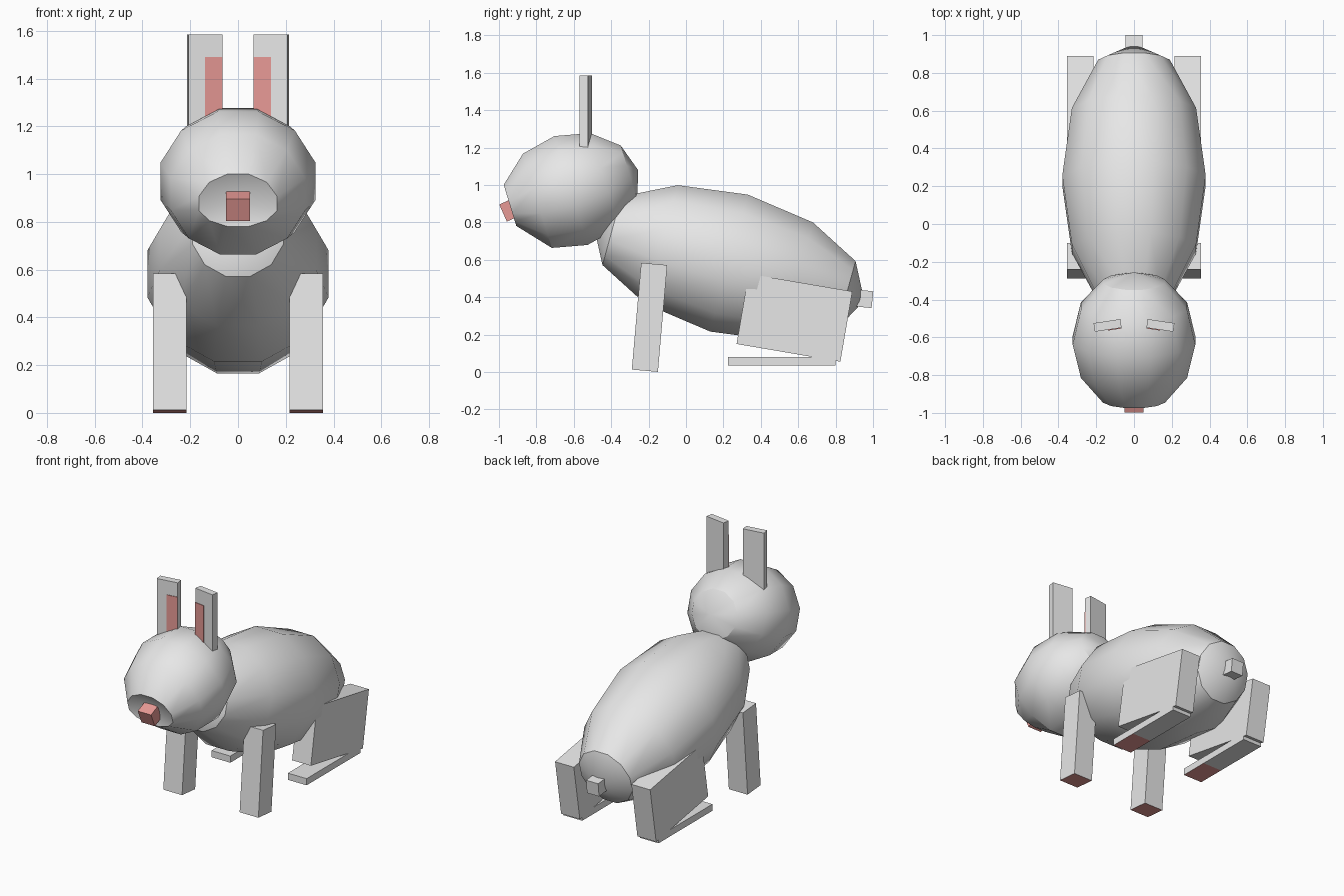
import bpy, bmesh, math
from mathutils import Matrix, Vector

if "Cube" in bpy.data.objects:
    bpy.data.objects.remove(bpy.data.objects["Cube"])


def material(name, rgb):
    m = bpy.data.materials.new(name)
    m.diffuse_color = (*rgb, 1)
    m.use_nodes = True
    m.node_tree.nodes["Principled BSDF"].inputs["Base Color"].default_value = m.diffuse_color
    return m


GREY = material("light_grey", (0.8, 0.8, 0.8))
PINK = material("soft_pink", (0.8, 0.32, 0.3))


def finish(name, bm, mats, loc, rot, smooth=False):
    """Recalculate normals, place the mesh and make the object."""
    bmesh.ops.recalc_face_normals(bm, faces=bm.faces)
    bm.transform(Matrix.Translation(Vector(loc)) @ rot)
    me = bpy.data.meshes.new(name)
    bm.to_mesh(me)
    bm.free()
    for m in mats:
        me.materials.append(m)
    ob = bpy.data.objects.new(name, me)
    bpy.context.collection.objects.link(ob)
    if smooth:
        bpy.ops.object.select_all(action='DESELECT')
        ob.select_set(True)
        bpy.context.view_layer.objects.active = ob
        bpy.ops.object.shade_smooth_by_angle(angle=math.radians(32))
    return ob


def box(name, size, loc, pitch=0, yaw=0, mat=GREY, pads=None):
    """Box tilted about x and turned about z; pads = length of pink sole."""
    bm = bmesh.new()
    bmesh.ops.create_cube(bm, size=1)
    bm.transform(Matrix.Diagonal((*size, 1)))
    if pads:
        cut = -size[1] / 2 + pads
        if pads < size[1]:
            bmesh.ops.bisect_plane(bm, geom=bm.verts[:] + bm.edges[:] + bm.faces[:],
                                   plane_co=(0, cut, 0), plane_no=(0, 1, 0))
        bm.normal_update()
        for f in bm.faces:
            if f.normal.z < -0.9 and f.calc_center_median().y < cut:
                f.material_index = 1
    rot = Matrix.Rotation(math.radians(yaw), 4, 'Z') @ Matrix.Rotation(math.radians(pitch), 4, 'X')
    return finish(name, bm, [mat, PINK], loc, rot)


def ring_body(name, rings, front, back, loc, pitch, sides=12):
    """Rings along y, each (y, x radius, up radius, down radius), with poles."""
    bm = bmesh.new()
    loops = []
    for y, rx, up, down in rings:
        loop = []
        for i in range(sides):
            a = 2 * math.pi * (i + 0.5) / sides
            s = math.sin(a)
            loop.append(bm.verts.new((rx * math.cos(a), y, s * (up if s > 0 else down))))
        loops.append(loop)
    ends = [bm.verts.new((0, front, 0)), bm.verts.new((0, back, 0))]
    for i in range(sides):
        j = (i + 1) % sides
        for a, b in zip(loops, loops[1:]):
            bm.faces.new((a[i], a[j], b[j], b[i]))
        for pole, loop in zip(ends, (loops[0], loops[-1])):
            bm.faces.new((pole, loop[i], loop[j]))
    return finish(name, bm, [GREY], loc, Matrix.Rotation(math.radians(pitch), 4, 'X'), True)


# Body: tilted ellipsoid, chest raised
body_rings = []
for k in range(1, 6):
    a = math.pi * k / 6
    r = 0.393 * math.sin(a)
    body_rings.append((-0.75 * math.cos(a), r, r, r))
ring_body("body", body_rings, -0.75, 0.75, (0, 0.23, 0.582), -15.4)

# Head: nodding ellipsoid with a recessed muzzle
head_rings = [(-0.335, 0.17, 0.139, 0.099)]
for k in range(2, 6):
    a = math.pi * k / 6
    s = math.sin(a)
    head_rings.append((-0.375 * math.cos(a), 0.336 * s, 0.315 * s, 0.315 * s))
ring_body("head", head_rings, -0.295, 0.375, (0, -0.615, 0.97), 17)

# Nose and tail
box("nose", (0.1, 0.09, 0.1), (0, -0.937, 0.868), pitch=24, mat=PINK)
box("tail", (0.09, 0.11, 0.09), (0, 0.942, 0.392), pitch=-6)

for side, x in (("left", 1), ("right", -1)):
    # Ears with pink inner plates on the inner half of the front
    yaw = -8.5 * x
    ear = Vector((0.14 * x, -0.537, 1.392))
    box(side + "_ear", (0.143, 0.046, 0.386), ear, yaw=yaw)
    offset = Matrix.Rotation(math.radians(yaw), 3, 'Z') @ Vector((-0.035 * x, -0.024, -0.03))
    box(side + "_inner_ear", (0.073, 0.006, 0.256), ear + offset, yaw=yaw, mat=PINK)
    # Front legs with pink soles
    box(side + "_front_leg", (0.14, 0.14, 0.573), (0.285 * x, -0.195, 0.292), pitch=-5, pads=0.14)
    # Hind thighs and flat feet with pink toe pads
    box(side + "_thigh", (0.14, 0.563, 0.381), (0.285 * x, 0.58, 0.29), pitch=-9.7)
    box(side + "_hind_foot", (0.14, 0.575, 0.045), (0.285 * x, 0.5125, 0.0575), pads=0.19)
